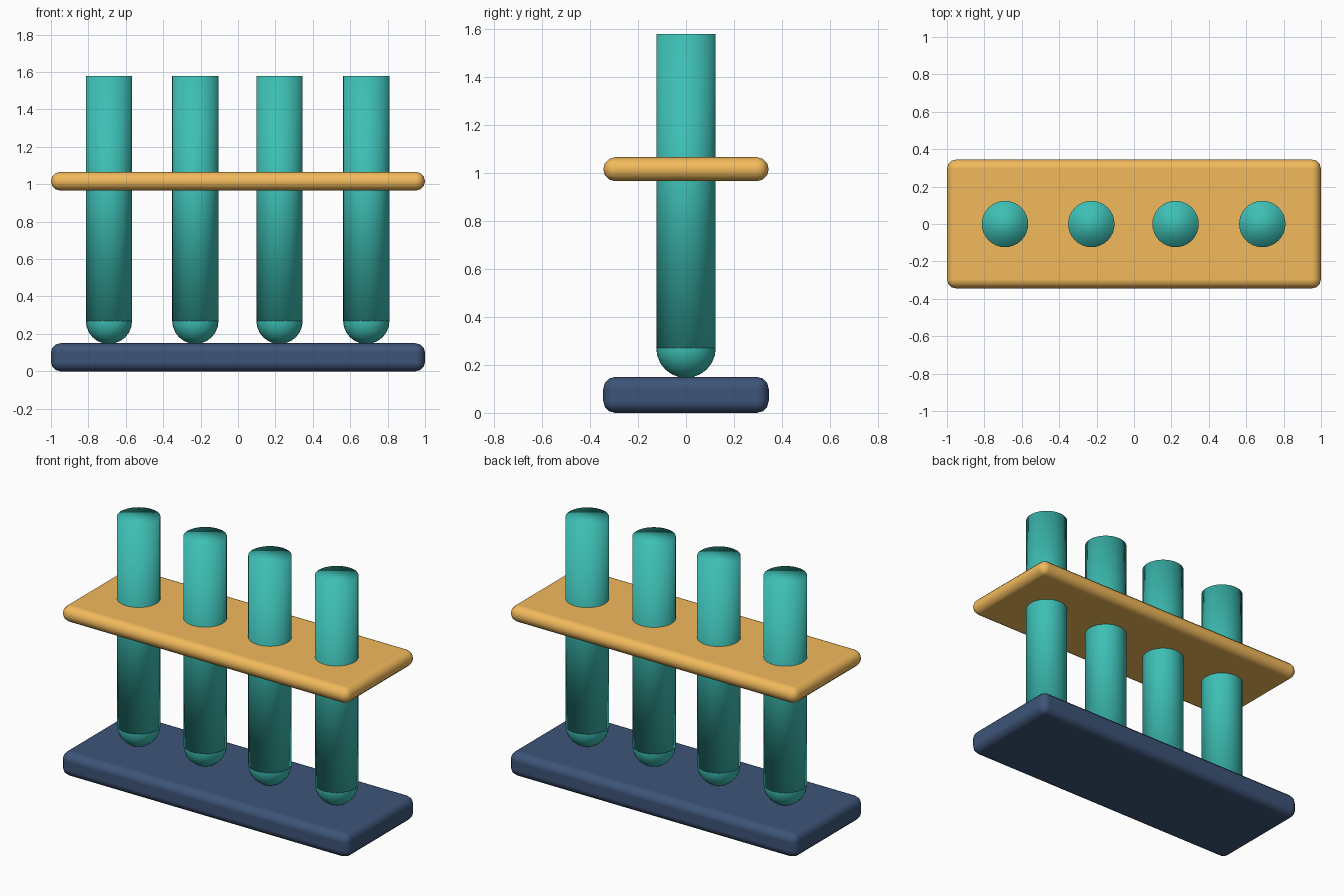
import bpy

if "Cube" in bpy.data.objects:
    bpy.data.objects.remove(bpy.data.objects["Cube"])


def material(name, srgb):
    # Colours are picked in sRGB and stored as linear values
    mat = bpy.data.materials.new(name)
    mat.diffuse_color = (*[((c + 0.055) / 1.055) ** 2.4 for c in srgb], 1.0)
    mat.use_nodes = True
    mat.node_tree.nodes["Principled BSDF"].inputs["Base Color"].default_value = mat.diffuse_color
    return mat


navy = material("navy", (0.24, 0.33, 0.47))
amber = material("amber", (0.95, 0.73, 0.36))
teal = material("teal", (0.24, 0.75, 0.71))


def finish(name, mat):
    obj = bpy.context.object
    obj.name = name
    obj.data.materials.append(mat)
    bpy.ops.object.shade_smooth()
    return obj


def slab(name, z_low, z_high, bevel, mat):
    bpy.ops.mesh.primitive_cube_add(size=1, location=(0, 0, (z_low + z_high) / 2))
    obj = bpy.context.object
    obj.scale = (2.0, 0.69, z_high - z_low)
    bpy.ops.object.transform_apply(location=False, rotation=False, scale=True)
    mod = obj.modifiers.new("rounded_edges", "BEVEL")
    mod.width = bevel
    mod.segments = 3
    mod.harden_normals = True
    return finish(name, mat)


# Rounded base and upper holding plate
slab("base", 0.0, 0.15, 0.05, navy)
slab("holder_plate", 0.966, 1.066, 0.05, amber)

# Four tubes, each a straight body with a round bottom
RADIUS, BOTTOM, TOP = 0.124, 0.27, 1.58
for i, x in enumerate((-0.69, -0.228, 0.222, 0.686), 1):
    bpy.ops.mesh.primitive_cylinder_add(
        vertices=32, radius=RADIUS, depth=TOP - BOTTOM,
        location=(x, 0, (TOP + BOTTOM) / 2))
    finish(f"tube_body_{i}", teal)
    bpy.ops.mesh.primitive_uv_sphere_add(
        segments=24, ring_count=12, radius=RADIUS, location=(x, 0, BOTTOM))
    finish(f"tube_bottom_{i}", teal)
